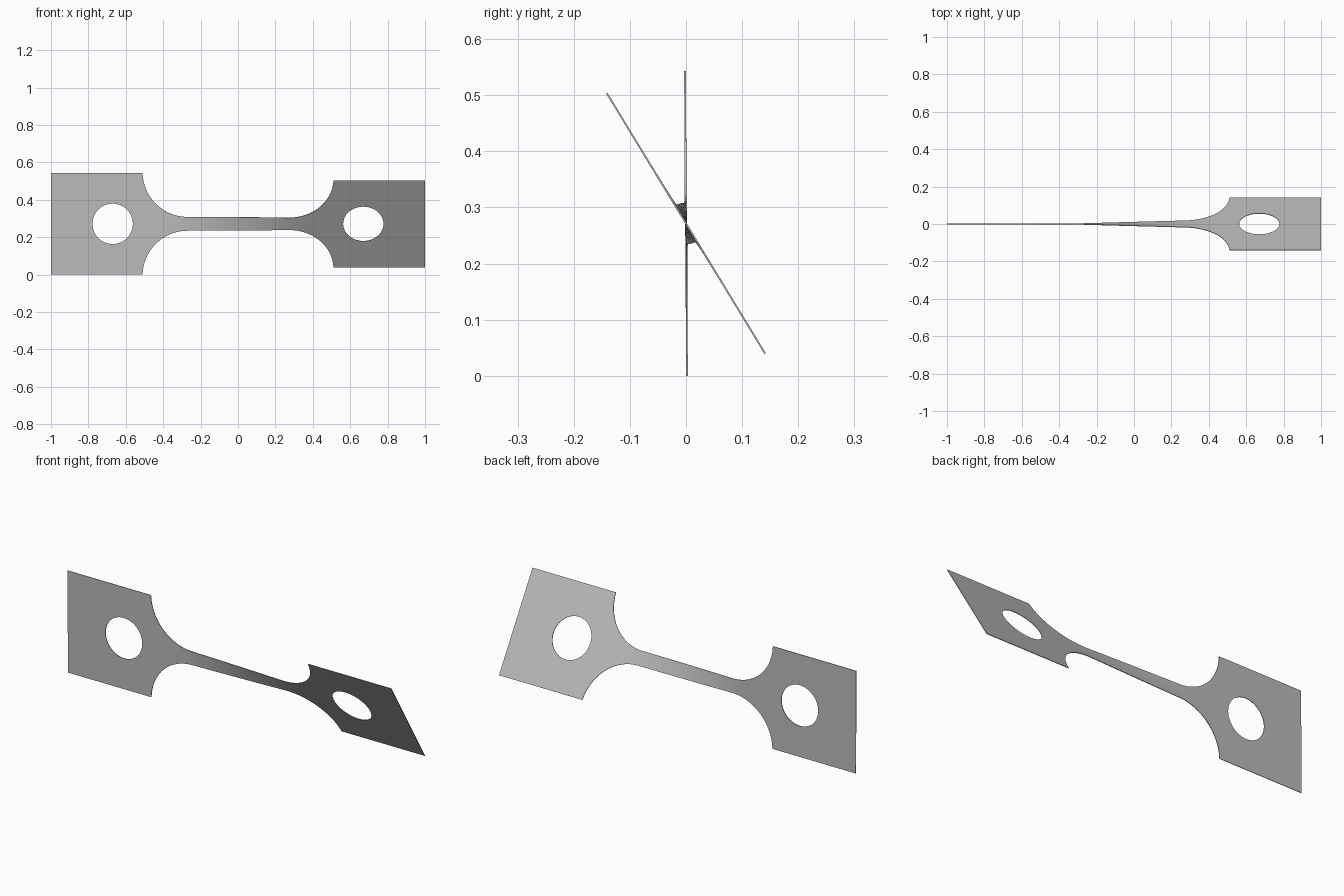
import bpy
import bmesh
import math
from mathutils import Vector

if "Cube" in bpy.data.objects:
    bpy.data.objects.remove(bpy.data.objects["Cube"], do_unlink=True)

AXIS_Z = 0.2715
HALF_TAB, HALF_NECK = 0.2715, 0.037
SHOULDER, FILLET = 0.51, 0.24
HOLE_X, HOLE_R = 0.67, 0.108
START, END = math.radians(0.4), math.radians(31.3)
ROWS = 16


def half_width(x):
    """Half height of the flat strip: tab, round fillet, neck."""
    x = abs(x)
    if x >= SHOULDER:
        return HALF_TAB
    d = max(0, x - (SHOULDER - FILLET))
    arc = HALF_NECK + FILLET - math.sqrt(max(0, FILLET ** 2 - d ** 2))
    return min(HALF_TAB, arc)


# Stations along the neck, closer together where the fillets get steep
fillet = [SHOULDER - FILLET + FILLET * math.sin(math.pi / 2 * i / 24) for i in range(25)]
straight = [(i / 12 - 1) * fillet[0] for i in range(1, 24)]
stations = [-x for x in reversed(fillet)] + straight + fillet

# Torsion: a narrow section twists far more than a wide one
twist = [0]
for a, b in zip(stations, stations[1:]):
    twist.append(twist[-1] + (b - a) / half_width((a + b) / 2) ** 3)


def angle_at(x):
    if x <= stations[0]:
        return START
    for i in range(len(stations) - 1):
        a, b = stations[i], stations[i + 1]
        if x <= b:
            t = twist[i] + (twist[i + 1] - twist[i]) * (x - a) / (b - a)
            return START + (END - START) * t / twist[-1]
    return END


bm = bmesh.new()

# Neck: a grid of quads following the fillets
columns = []
for x in stations:
    w = HALF_TAB if abs(x) > SHOULDER - 1e-6 else half_width(x)
    columns.append([bm.verts.new((x, 0, w * (2 * r / ROWS - 1))) for r in range(ROWS + 1)])
for c, d in zip(columns, columns[1:]):
    for r in range(ROWS):
        bm.faces.new((c[r], d[r], d[r + 1], c[r + 1]))


# Tabs: rings of quads from the square outline to the round hole
def add_tab(side):
    corners = [Vector((x, 0, z)) for x, z in ((SHOULDER, -HALF_TAB), (1, -HALF_TAB),
                                            (1, HALF_TAB), (SHOULDER, HALF_TAB))]
    centre = Vector((HOLE_X, 0, 0))
    outer, inner = [], []
    for i in range(4):
        for k in range(ROWS):
            p = corners[i].lerp(corners[(i + 1) % 4], k / ROWS)
            q = centre + (p - centre).normalized() * HOLE_R
            outer.append(bm.verts.new((side * p.x, 0, p.z)))
            inner.append(bm.verts.new((side * q.x, 0, q.z)))
    n = len(outer)
    for i in range(n):
        j = (i + 1) % n
        ring = (outer[i], outer[j], inner[j], inner[i])
        bm.faces.new(ring if side > 0 else ring[::-1])


for side in (-1, 1):
    add_tab(side)
bmesh.ops.remove_doubles(bm, verts=bm.verts, dist=1e-4)
bmesh.ops.recalc_face_normals(bm, faces=bm.faces)

# Twist the flat strip about its long axis
for v in bm.verts:
    a, s = angle_at(v.co.x), v.co.z
    v.co.y, v.co.z = -s * math.sin(a), AXIS_Z + s * math.cos(a)

mesh = bpy.data.meshes.new("twisted_strip")
bm.to_mesh(mesh)
bm.free()
strip = bpy.data.objects.new("twisted_strip", mesh)
bpy.context.collection.objects.link(strip)

# Plain grey metal
grey = bpy.data.materials.new("plain_grey")
grey.use_nodes = True
colour = (0.5, 0.5, 0.5, 1)
grey.diffuse_color = colour
grey.node_tree.nodes["Principled BSDF"].inputs["Base Color"].default_value = colour
mesh.materials.append(grey)

# Sheet thickness and shading
bpy.ops.object.select_all(action="DESELECT")
strip.select_set(True)
bpy.context.view_layer.objects.active = strip
sheet = strip.modifiers.new("sheet", "SOLIDIFY")
sheet.thickness = 0.003
sheet.offset = 0
bpy.ops.object.modifier_apply(modifier=sheet.name)
bpy.ops.object.shade_smooth_by_angle(angle=math.radians(30))
